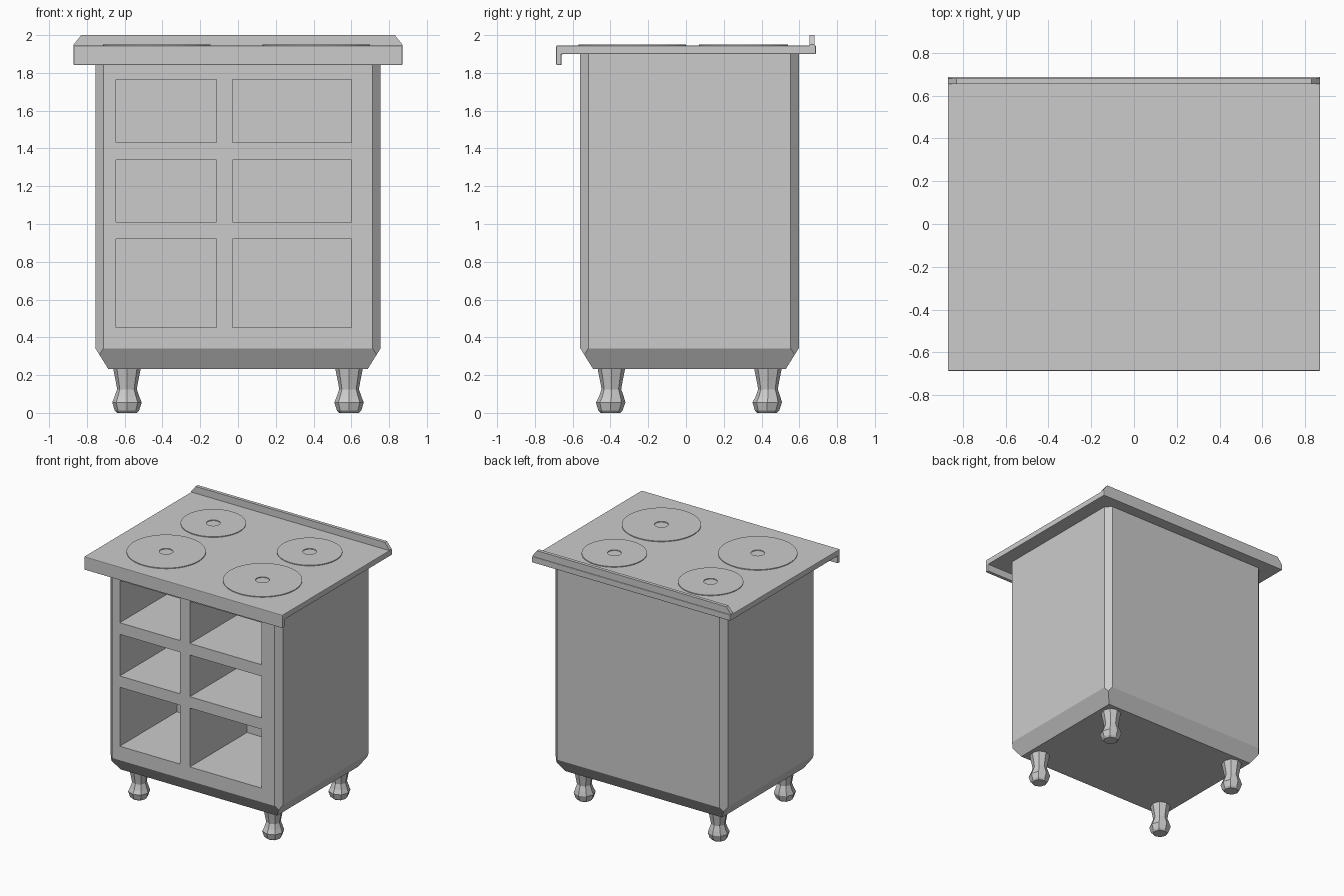
import bpy, bmesh, math
from mathutils import Vector

if "Cube" in bpy.data.objects:
    bpy.data.objects.remove(bpy.data.objects["Cube"], do_unlink=True)

grey = bpy.data.materials.new("plain_grey")
grey.use_nodes = True
colour = (0.6, 0.6, 0.6, 1)
grey.diffuse_color = colour
grey.node_tree.nodes["Principled BSDF"].inputs["Base Color"].default_value = colour


def finish(bm, name):
    bmesh.ops.recalc_face_normals(bm, faces=bm.faces)
    mesh = bpy.data.meshes.new(name)
    bm.to_mesh(mesh)
    bm.free()
    mesh.materials.append(grey)
    obj = bpy.data.objects.new(name, mesh)
    bpy.context.collection.objects.link(obj)
    return obj


def add_loft(bm, rings):
    """Skin a stack of rings and cap both ends."""
    loops = [[bm.verts.new(p) for p in ring] for ring in rings]
    n = len(loops[0])
    for a, b in zip(loops, loops[1:]):
        for i in range(n):
            j = (i + 1) % n
            bm.faces.new((a[i], a[j], b[j], b[i]))
    bm.faces.new(loops[0][::-1])
    bm.faces.new(loops[-1])


def rect(x0, x1, y0, y1, z):
    return [(x0, y0, z), (x1, y0, z), (x1, y1, z), (x0, y1, z)]


# Cabinet body: box with a tapered foot and chamfered upright corners
HALF_X, FRONT, BACK, TAPER, CHAMFER = 0.755, -0.56, 0.597, 0.068, 0.043
bm = bmesh.new()
add_loft(bm, [
    rect(-HALF_X + TAPER, HALF_X - TAPER, FRONT + TAPER, BACK - TAPER, 0.233),
    rect(-HALF_X, HALF_X, FRONT, BACK, 0.342),
    rect(-HALF_X, HALF_X, FRONT, BACK, 1.9)])
bmesh.ops.recalc_face_normals(bm, faces=bm.faces)
for sx in (-1, 1):
    for sy, y in ((-1, FRONT), (1, BACK)):
        bmesh.ops.bisect_plane(
            bm, geom=bm.verts[:] + bm.edges[:] + bm.faces[:], clear_outer=True,
            plane_co=(sx * (HALF_X - CHAMFER), y, 1), plane_no=(sx, sy, 0))
        bmesh.ops.holes_fill(bm, edges=[e for e in bm.edges if e.is_boundary])
body = finish(bm, "cabinet_body")

# Six open compartments cut into the front
bm = bmesh.new()
for x0, x1 in ((-0.645, -0.115), (-0.03, 0.6)):
    for z0, z1 in ((0.453, 0.92), (1.01, 1.34), (1.432, 1.765)):
        add_loft(bm, [rect(x0, x1, FRONT - 0.1, 0.155, z) for z in (z0, z1)])
cutter = finish(bm, "compartment_cutter")
cutter.hide_render = True
cutter.hide_set(True)
cut = body.modifiers.new("compartments", 'BOOLEAN')
cut.object = cutter
cut.operation = 'DIFFERENCE'
cut.solver = 'EXACT'
bpy.context.view_layer.objects.active = body
bpy.ops.object.modifier_apply(modifier=cut.name)
bpy.data.objects.remove(cutter, do_unlink=True)

# Worktop with a turned-down front lip
profile = [(-0.687, 1.841), (-0.659, 1.841), (-0.659, 1.899), (0.688, 1.899),
           (0.688, 1.945), (-0.687, 1.945)]
bm = bmesh.new()
add_loft(bm, [[(x, y, z) for y, z in profile] for x in (-0.87, 0.87)])
worktop = finish(bm, "worktop")
soft = worktop.modifiers.new("soft_edges", 'BEVEL')
soft.width = 0.005
soft.segments = 2

# Back rail with clipped upper corners
bm = bmesh.new()
add_loft(bm, [[(-0.87, y, 1.94), (0.87, y, 1.94), (0.87, y, 1.95),
               (0.83, y, 2.0), (-0.83, y, 2.0), (-0.87, y, 1.95)]
              for y in (0.654, 0.681)])
finish(bm, "back_rail")


# Hotplates: thin discs with a hole in the centre
def hotplate(name, x, y, radius, top):
    bm = bmesh.new()
    n = 48
    outline = ((0.05, 1.943), (radius, 1.943), (radius, top), (0.05, top))
    loops = []
    for i in range(n):
        a = math.tau * i / n
        loops.append([bm.verts.new((x + r * math.cos(a), y + r * math.sin(a), z))
                      for r, z in outline])
    for i in range(n):
        p, q = loops[i], loops[(i + 1) % n]
        for k in range(4):
            m = (k + 1) % 4
            bm.faces.new((p[k], q[k], q[m], p[m]))
    finish(bm, name)


for side, x in (("right", -0.43), ("left", 0.415)):
    hotplate("front_hotplate_" + side, x, -0.285, 0.285, 1.951)
    hotplate("back_hotplate_" + side, x, 0.305, 0.235, 1.951)

# Legs: eight-sided, waisted, with a bulbous foot and a slight forward toe
leg_rings = ((0.0, 0.052, -0.004), (0.012, 0.064, -0.005), (0.055, 0.078, -0.004),
             (0.085, 0.066, 0), (0.125, 0.052, 0), (0.17, 0.06, 0), (0.24, 0.074, 0))


def leg(name, x, y):
    bm = bmesh.new()
    rings = []
    for z, half, shift in leg_rings:
        ring = []
        for i in range(8):
            a = math.tau * i / 8
            r = half * (1.0 if i % 2 == 0 else 1.03)
            ring.append(Vector((x + r * math.cos(a), y + shift + r * math.sin(a), z)))
        rings.append(ring)
    add_loft(bm, rings)
    finish(bm, name)


for side, x in (("right", -0.588), ("left", 0.588)):
    leg("front_leg_" + side, x, -0.395)
    leg("back_leg_" + side, x, 0.434)
